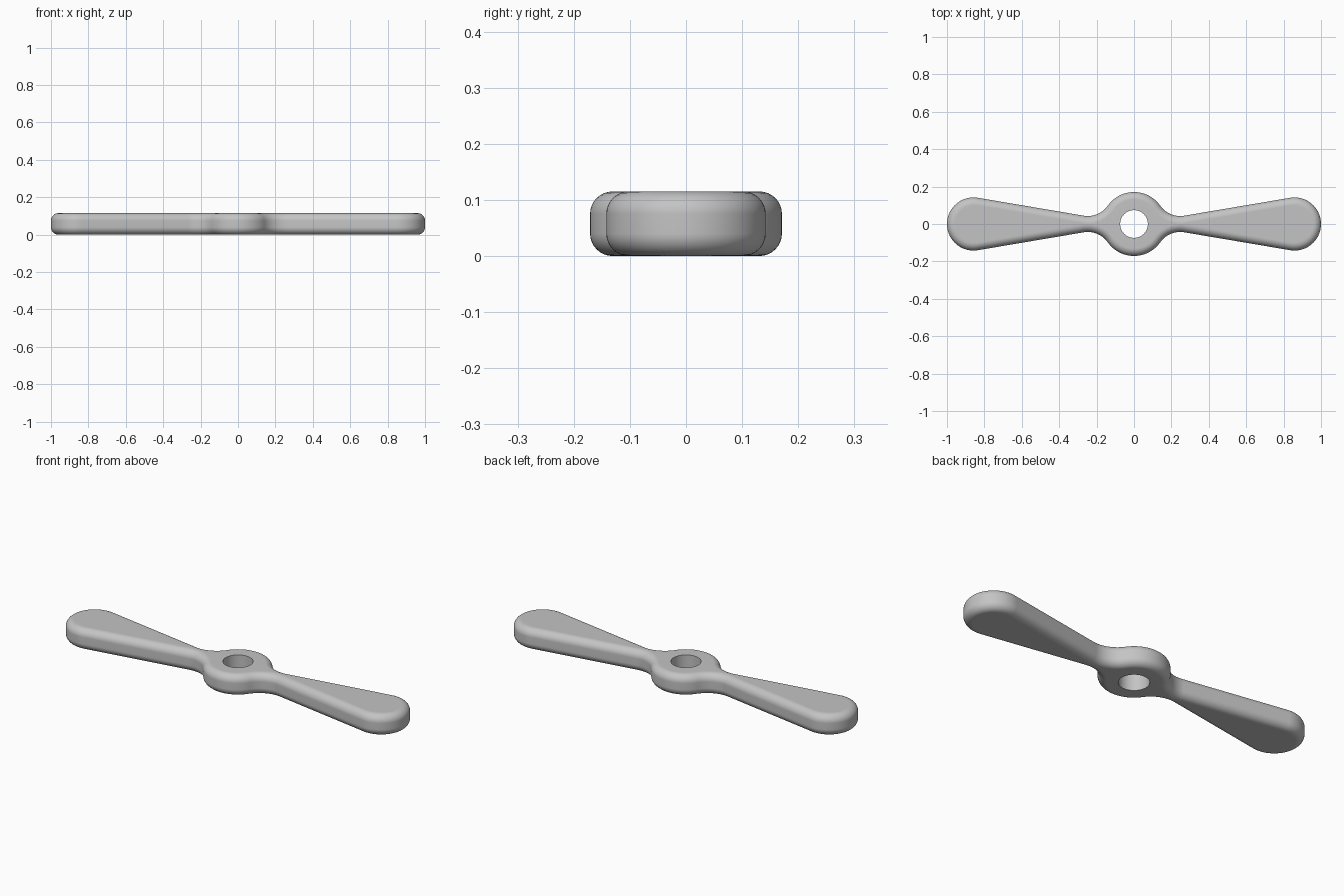
import bpy, bmesh
from math import sin, cos, asin, pi, radians

if "Cube" in bpy.data.objects:
    bpy.data.objects.remove(bpy.data.objects["Cube"])

THICK, ROUND = 0.115, 0.04
HUB, HOLE = 0.171, 0.074
TIP, TIP_X = 0.142, 0.858
FILLET = 0.13
TAPER = radians(9.6)
STEPS = 8

# Fillet circle touching both the hub and the straight blade edge
hub_angle = TAPER + asin((FILLET + TIP - TIP_X * sin(TAPER)) / (HUB + FILLET))
fillet_x = (HUB + FILLET) * cos(hub_angle)
fillet_y = (HUB + FILLET) * sin(hub_angle)


def arc(cx, cy, r, start, end, n):
    angles = [start + (end - start) * i / n for i in range(n + 1)]
    return [(cx + r * cos(t), cy + r * sin(t)) for t in angles]


def outline(inset):
    """Closed two-blade outline, moved inwards by inset."""
    quarter = arc(TIP_X, 0, TIP - inset, 0, pi / 2 + TAPER, 20)
    quarter += arc(fillet_x, fillet_y, FILLET + inset,
                   1.5 * pi + TAPER, pi + hub_angle, 16)
    quarter += arc(0, 0, HUB - inset, hub_angle, pi / 2, 12)[1:]
    half = quarter + [(-x, y) for x, y in reversed(quarter[:-1])]
    half.pop()
    return half + [(-x, -y) for x, y in half]


def ring(bm, points, z):
    verts = [bm.verts.new((x, y, z)) for x, y in points]
    edges = [bm.edges.new((v, verts[(i + 1) % len(verts)]))
             for i, v in enumerate(verts)]
    return verts, edges


def skin(bm, low, high):
    n = len(low)
    for i in range(n):
        j = (i + 1) % n
        bm.faces.new((low[i], low[j], high[j], high[i]))


bm = bmesh.new()

# Rounded outer wall, from the bottom face up to the top face
profile = []
for i in range(STEPS + 1):
    t = pi / 2 * i / STEPS
    profile.append((ROUND * (1 - sin(t)), ROUND * (1 - cos(t))))
profile += [(d, THICK - z) for d, z in reversed(profile)]
walls = [ring(bm, outline(d), z) for d, z in profile]
for low, high in zip(walls, walls[1:]):
    skin(bm, low[0], high[0])

# Shaft hole
circle = arc(0, 0, HOLE, 0, 2 * pi, 48)[:-1]
hole_low, hole_high = ring(bm, circle, 0), ring(bm, circle, THICK)
skin(bm, hole_high[0], hole_low[0])

# Flat bottom and top faces around the hole
for outer, inner in ((walls[0], hole_low), (walls[-1], hole_high)):
    bmesh.ops.triangle_fill(bm, use_beauty=True, edges=outer[1] + inner[1])
bmesh.ops.recalc_face_normals(bm, faces=bm.faces)

mesh = bpy.data.meshes.new("propeller")
bm.to_mesh(mesh)
bm.free()
propeller = bpy.data.objects.new("propeller", mesh)
bpy.context.collection.objects.link(propeller)

# Plain grey finish
grey = bpy.data.materials.new("light_grey")
grey.use_nodes = True
colour = (0.55, 0.55, 0.55, 1)
grey.diffuse_color = colour
grey.node_tree.nodes["Principled BSDF"].inputs["Base Color"].default_value = colour
mesh.materials.append(grey)

# Smooth rounding with flat caps and a crisp hole edge
bpy.ops.object.select_all(action="DESELECT")
propeller.select_set(True)
bpy.context.view_layer.objects.active = propeller
bpy.ops.object.shade_smooth_by_angle(angle=radians(35))
weighted = propeller.modifiers.new("even_shading", "WEIGHTED_NORMAL")
weighted.keep_sharp = True
